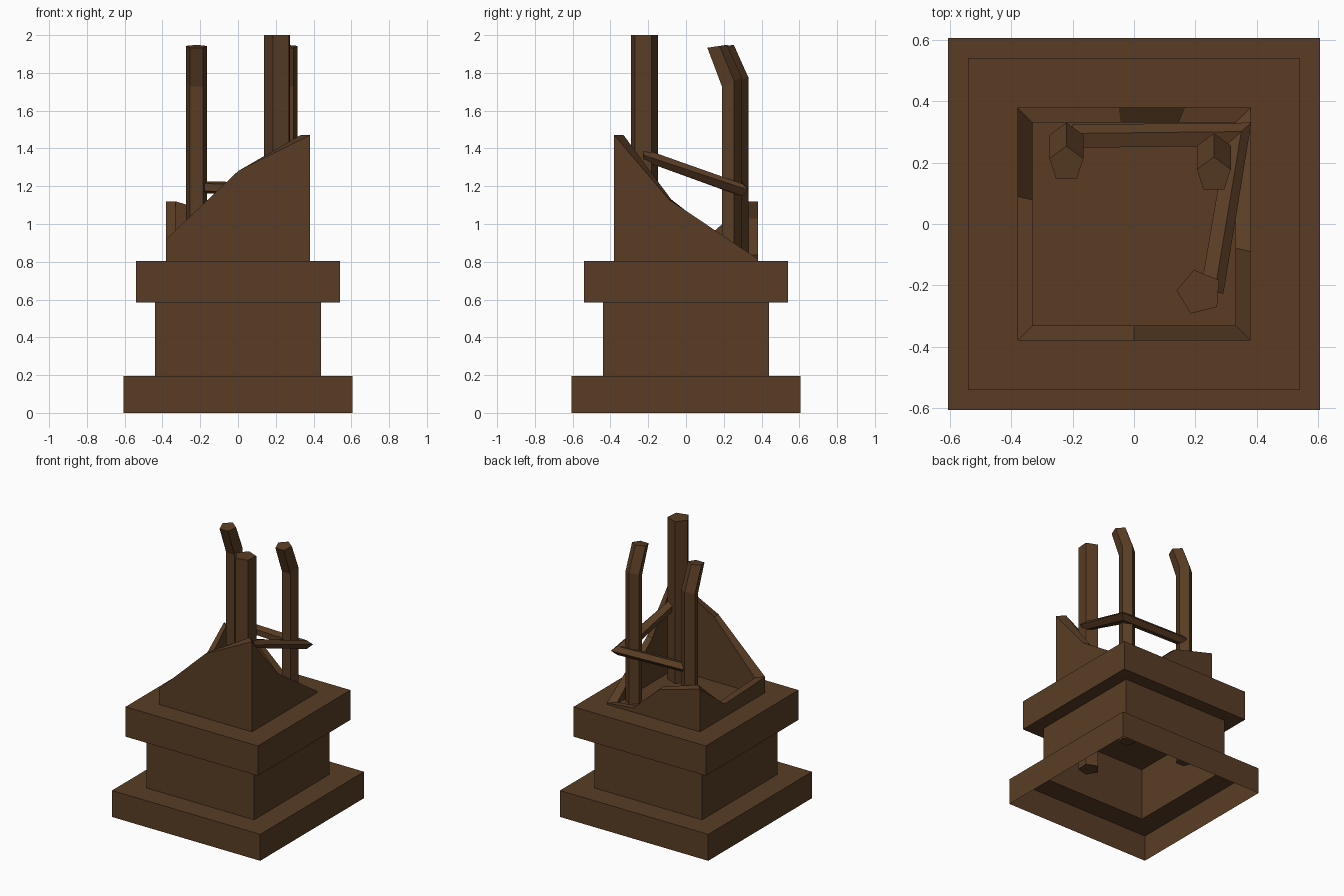
import bpy, bmesh, math

if "Cube" in bpy.data.objects:
    bpy.data.objects.remove(bpy.data.objects["Cube"])

wood = bpy.data.materials.new("dark_brown")
wood.diffuse_color = (0.100, 0.046, 0.018, 1)
wood.use_nodes = True
wood.node_tree.nodes["Principled BSDF"].inputs["Base Color"].default_value = wood.diffuse_color


def skin(name, rings, cap_start=False, cap_end=False, closed=False):
    """Join equal-length closed loops of points with quads."""
    bm = bmesh.new()
    loops = [[bm.verts.new(p) for p in r] for r in rings]
    pairs = list(zip(loops, loops[1:]))
    if closed:
        pairs.append((loops[-1], loops[0]))
    for a, b in pairs:
        n = len(a)
        for i in range(n):
            j = (i + 1) % n
            bm.faces.new((a[i], a[j], b[j], b[i]))
    if cap_start:
        bm.faces.new(loops[0][::-1])
    if cap_end:
        bm.faces.new(loops[-1])
    bmesh.ops.recalc_face_normals(bm, faces=bm.faces)
    me = bpy.data.meshes.new(name)
    bm.to_mesh(me)
    bm.free()
    me.materials.append(wood)
    ob = bpy.data.objects.new(name, me)
    bpy.context.collection.objects.link(ob)
    return ob


def square(h, z):
    return [(-h, -h, z), (h, -h, z), (h, h, z), (-h, h, z)]


# Pedestal: hollow foot and waist, open below, with a solid cap slab
skin("pedestal_foot", [square(0.605, 0), square(0.605, 0.195), square(0.44, 0.195),
                       square(0.44, 0.585)])
skin("pedestal_cap", [square(0.54, 0.585), square(0.54, 0.805)], True, True)

# Broken wall: square outline with a jagged top edge, hollow inside
outline = [(-0.38, -0.38, 0.92), (0, -0.38, 1.28), (0.38, -0.38, 1.47),
           (0.38, -0.09, 1.13), (0.38, 0.38, 0.815), (0.165, 0.38, 0.835),
           (-0.05, 0.38, 1.03), (-0.38, 0.38, 1.12), (-0.38, 0.09, 0.90)]
k = 0.33 / 0.38
skin("broken_wall", [
    [(x, y, 0.80) for x, y, z in outline],
    outline,
    [(x * k, y * k, z) for x, y, z in outline],
    [(x * k, y * k, 0.80) for x, y, z in outline]], closed=True)


def pentagon(cx, cy, r, start, z, tilt=0.0):
    pts = []
    for i in range(5):
        a = math.radians(start + 72 * i)
        dx, dy = r * math.cos(a), r * math.sin(a)
        pts.append((cx + dx, cy + dy, z + tilt * dy))
    return pts


# Posts: one tall and straight, two with tips bent to the front
skin("tall_post", [pentagon(0.213, -0.222, 0.075, 176, 0.25),
                   pentagon(0.213, -0.222, 0.075, 176, 2.0)], True, True)
for name, x, y in (("bent_post_left", -0.22, 0.272), ("bent_post_right", 0.26, 0.237)):
    skin(name, [pentagon(x, y, 0.058, 90, 0.25),
                pentagon(x, y, 0.058, 90, 1.75, 0.45),
                pentagon(x, y - 0.077, 0.058, 90, 1.94, 0.15)], True, True)

# Rail: five-sided bar running along two sides with a mitred corner
path = [((-0.20, 0.282, 1.195), (0, 1)),
        ((0.335, 0.288, 1.18), (1.12, 1)),
        ((0.25, -0.22, 1.365), (0.98, -0.16))]
rings = []
for (x, y, z), (mx, my) in path:
    ring = []
    for i in range(5):
        a = math.radians(72 * i)
        u, w = 0.042 * math.cos(a), 0.034 * math.sin(a)
        ring.append((x + mx * u, y + my * u, z + w))
    rings.append(ring)
skin("corner_rail", rings, True, True)
